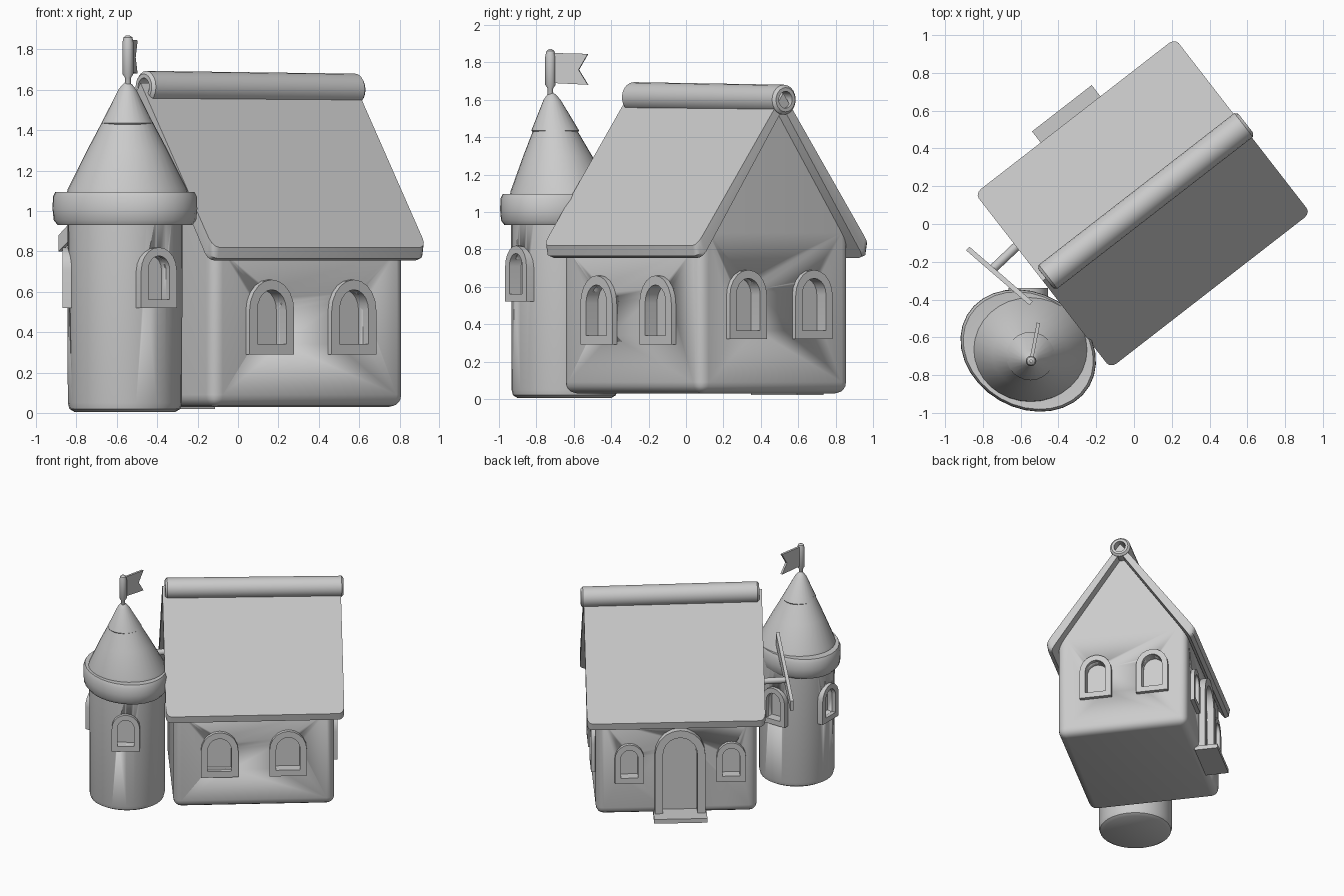
import bpy, bmesh, math
from mathutils import Matrix, Vector

if "Cube" in bpy.data.objects:
    bpy.data.objects.remove(bpy.data.objects["Cube"])

grey = bpy.data.materials.new("plain_grey")
grey.diffuse_color = (0.6, 0.6, 0.6, 1)
grey.use_nodes = True
grey.node_tree.nodes["Principled BSDF"].inputs["Base Color"].default_value = grey.diffuse_color
HOUSE = Matrix.Translation((0.07, 0.128, 0)) @ Matrix.Rotation(math.radians(37.8), 4, 'Z')
TOWER = Matrix.Translation((-0.56, -0.65, 0))


def finish(name, bm, mat=Matrix(), angle=35):
    """Turn a bmesh into a smooth-by-angle object."""
    bmesh.ops.recalc_face_normals(bm, faces=bm.faces)
    bm.transform(mat)
    me = bpy.data.meshes.new(name)
    bm.to_mesh(me)
    bm.free()
    me.materials.append(grey)
    ob = bpy.data.objects.new(name, me)
    bpy.context.collection.objects.link(ob)
    bpy.ops.object.select_all(action='DESELECT')
    ob.select_set(True)
    bpy.context.view_layer.objects.active = ob
    bpy.ops.object.shade_smooth_by_angle(angle=math.radians(angle))
    return ob


def prism(pts, axis, lo, hi):
    """Extrude a closed 2D profile along x (profile y,z) or y (profile x,z)."""
    bm = bmesh.new()
    put = (lambda p, d: (d, p[0], p[1])) if axis == 'x' else (lambda p, d: (p[0], d, p[1]))
    a = [bm.verts.new(put(p, lo)) for p in pts]
    b = [bm.verts.new(put(p, hi)) for p in pts]
    bm.faces.new(a)
    bm.faces.new(b)
    for i in range(len(pts)):
        j = (i + 1) % len(pts)
        bm.faces.new((a[i], a[j], b[j], b[i]))
    bmesh.ops.recalc_face_normals(bm, faces=bm.faces)
    return bm


def lathe(profile, n=32, closed=False):
    """Spin an (r, z) profile; the ends are capped unless it is a closed ring."""
    bm = bmesh.new()
    rings = [[bm.verts.new((r * math.cos(math.tau * i / n), r * math.sin(math.tau * i / n), z))
              for i in range(n)] for r, z in profile]
    pairs = list(zip(rings, rings[1:])) + ([(rings[-1], rings[0])] if closed else [])
    for a, b in pairs:
        for i in range(n):
            j = (i + 1) % n
            bm.faces.new((a[i], a[j], b[j], b[i]))
    if not closed:
        bm.faces.new(rings[0])
        bm.faces.new(rings[-1])
    return bm


def rod(p, q, r, n=16):
    """Cylinder between two points."""
    p, q = Vector(p), Vector(q)
    bm = lathe([(r, 0), (r, (q - p).length)], n)
    bm.transform(Matrix.Translation(p) @ (q - p).to_track_quat('Z', 'Y').to_matrix().to_4x4())
    return bm


def arch(w, z0, z1, n=10):
    """Arched outline, slightly taller than a half circle."""
    rise = w * 0.55
    pts = [(-w / 2, z0), (w / 2, z0)]
    return pts + [(w / 2 * math.cos(math.pi * i / n), z1 - rise + rise * math.sin(math.pi * i / n))
                  for i in range(n + 1)]


def opening(name, wall, base, x, y, facing, w, z0, z1, rim, proud=0.03, sill=None, depth=0.05):
    """Raised arched frame plus a recess cut into the wall behind it."""
    sill = rim if sill is None else sill
    place = base @ Matrix.Translation((x, y, 0)) @ Matrix.Rotation(math.radians(facing + 90), 4, 'Z')
    outer, inner = arch(w, z0, z1), arch(w - 2 * rim, z0 + sill, z1 - rim)
    bm = bmesh.new()
    loops = [[bm.verts.new((px, d, pz)) for px, pz in pts]
             for pts, d in ((outer, 0.04), (outer, -proud), (inner, -proud), (inner, 0.04))]
    for k in range(4):
        a, b = loops[k], loops[(k + 1) % 4]
        for i in range(len(a)):
            j = (i + 1) % len(a)
            bm.faces.new((a[i], a[j], b[j], b[i]))
    finish(name, bm, place)
    cutter = finish("cutter", prism(inner, 'y', -0.2, depth), place)
    mod = wall.modifiers.new("recess", 'BOOLEAN')
    mod.object, mod.solver = cutter, 'EXACT'
    bpy.context.view_layer.objects.active = wall
    bpy.ops.object.modifier_apply(modifier=mod.name)
    bpy.data.objects.remove(cutter)


# House body with gables and softened corners
bm = prism([(-0.51, 0.03), (0.51, 0.03), (0.51, 0.8), (0, 1.55), (-0.51, 0.8)], 'x', -0.64, 0.57)
soft = [e for e in bm.edges if all(v.co.z < 0.9 for v in e.verts)
        and not all(v.co.z > 0.7 for v in e.verts)]
bmesh.ops.bevel(bm, geom=soft, offset=0.06, segments=4, profile=0.5, affect='EDGES')
walls = finish("house_walls", bm, HOUSE)

# Roof slopes with rounded eave corners
for s, label in ((-1, "front"), (1, "back")):
    bm = prism([(0, 1.635), (s * 0.585, 0.82), (s * 0.575, 0.765), (s * 0.545, 0.755), (0, 1.555)],
               'x', -0.70, 0.64)
    corner = [e for e in bm.edges if all(abs(v.co.x + 0.03) > 0.6 for v in e.verts)
              and abs(e.verts[0].co.x - e.verts[1].co.x) < 0.01
              and all(abs(v.co.y) > 0.5 and v.co.z < 0.9 for v in e.verts)]
    bmesh.ops.bevel(bm, geom=corner, offset=0.04, segments=3, profile=0.5, affect='EDGES')
    finish(label + "_roof_slope", bm, HOUSE)

# Rolled ridge cap, hollow at the ends
bm = lathe([(0.065, -0.67), (0.08, -0.655), (0.08, 0.655), (0.065, 0.67),
            (0.045, 0.67), (0.045, -0.67)], 20, closed=True)
finish("ridge_roll", bm, HOUSE @ Matrix.Translation((-0.01, 0, 1.607))
       @ Matrix.Rotation(math.radians(90.6), 4, 'Y'))

# House windows
for i, u in enumerate((-0.295, 0.22)):
    opening(f"front_window_{i}", walls, HOUSE, u, -0.51, -90, 0.28, 0.29, 0.66, 0.05)
for i, v in enumerate((-0.205, 0.24)):
    opening(f"gable_window_{i}", walls, HOUSE, 0.57, v, 0, 0.25, 0.32, 0.69, 0.045)
for i, u in enumerate((-0.445, 0.32)):
    opening(f"back_window_{i}", walls, HOUSE, u, 0.51, 90, 0.22, 0.30, 0.62, 0.045)

# Door surround, panel and step
opening("door_frame", walls, HOUSE, -0.06, 0.51, 90, 0.38, 0.03, 0.74, 0.06, 0.05, 0.02)
finish("door_panel", prism([(x - 0.06, z) for x, z in arch(0.25, 0.05, 0.67)], 'y', 0.44, 0.48), HOUSE)
finish("door_step", prism([(-0.26, 0.02), (0.14, 0.02), (0.14, 0.055), (-0.26, 0.055)],
                          'y', 0.48, 0.66), HOUSE)

# Tower shaft and its windows
shaft = finish("tower_shaft", lathe([(0.25, 0.005), (0.275, 0.02), (0.283, 0.05), (0.285, 1.0)]), TOWER)
for i, ang in enumerate((-57, 90, 180)):
    a = math.radians(ang)
    opening(f"tower_window_{i}", shaft, TOWER, 0.285 * math.cos(a), 0.285 * math.sin(a), ang,
            0.21, 0.52, 0.82, 0.042, 0.025)

# Oval parapet ring under the tower roof
bm = lathe([(0.8, 0.94), (0.93, 0.93), (0.985, 0.955), (1, 1.01), (0.995, 1.07), (0.96, 1.095),
            (0.8, 1.09)])
finish("tower_ring", bm, Matrix.Translation((-0.56, -0.67, 0)) @ Matrix.Rotation(math.radians(-30), 4, 'Z')
       @ Matrix.Diagonal((0.375, 0.305, 1, 1)))

# Leaning cone roof and its cap
lean = Matrix.Identity(4)
lean[1][2], lean[1][3] = -0.1, 0.1 * 1.09
CONE = Matrix.Translation((-0.548, -0.665, 0)) @ lean
finish("tower_roof", lathe([(0.305, 1.07), (0.295, 1.11), (0.2, 1.3), (0.115, 1.46)]),
       CONE @ Matrix.Diagonal((1, 0.92, 1, 1)))
finish("tower_roof_cap", lathe([(0.12, 1.425), (0.128, 1.435), (0.045, 1.6), (0.025, 1.625),
                                (0.008, 1.64)], 24), CONE)

# Flag pole and swallow-tailed flag
POLE = Matrix.Translation((-0.545, -0.725, 0))
finish("flag_pole", lathe([(0.015, 1.58), (0.015, 1.66), (0.028, 1.68), (0.028, 1.83),
                           (0.022, 1.86), (0.008, 1.87)], 12), POLE)
finish("flag", prism([(0, 1.69), (0.205, 1.68), (0.155, 1.76), (0.205, 1.845), (0, 1.85)],
                     'y', -0.009, 0.009), POLE @ Matrix.Rotation(math.radians(79), 4, 'Z'))

# Slanted signal arm held on a bracket from the side gable
finish("arm_bracket", rod((-0.755, -0.245, 0.98), (-0.56, -0.06, 0.98), 0.024), angle=50)
start, end = Vector((-0.88, -0.13, 0.84)), Vector((-0.545, -0.42, 1.2))
span = (end - start).to_2d()
finish("signal_arm", prism([(0, -0.04), (span.length, -0.05), (span.length, 0.05), (0, 0.04)],
                           'y', -0.013, 0.013),
       Matrix.Translation(start) @ Matrix.Rotation(math.atan2(span.y, span.x), 4, 'Z')
       @ Matrix(((1, 0, 0, 0), (0, 1, 0, 0), (0.36 / span.length, 0, 1, 0), (0, 0, 0, 1))))
